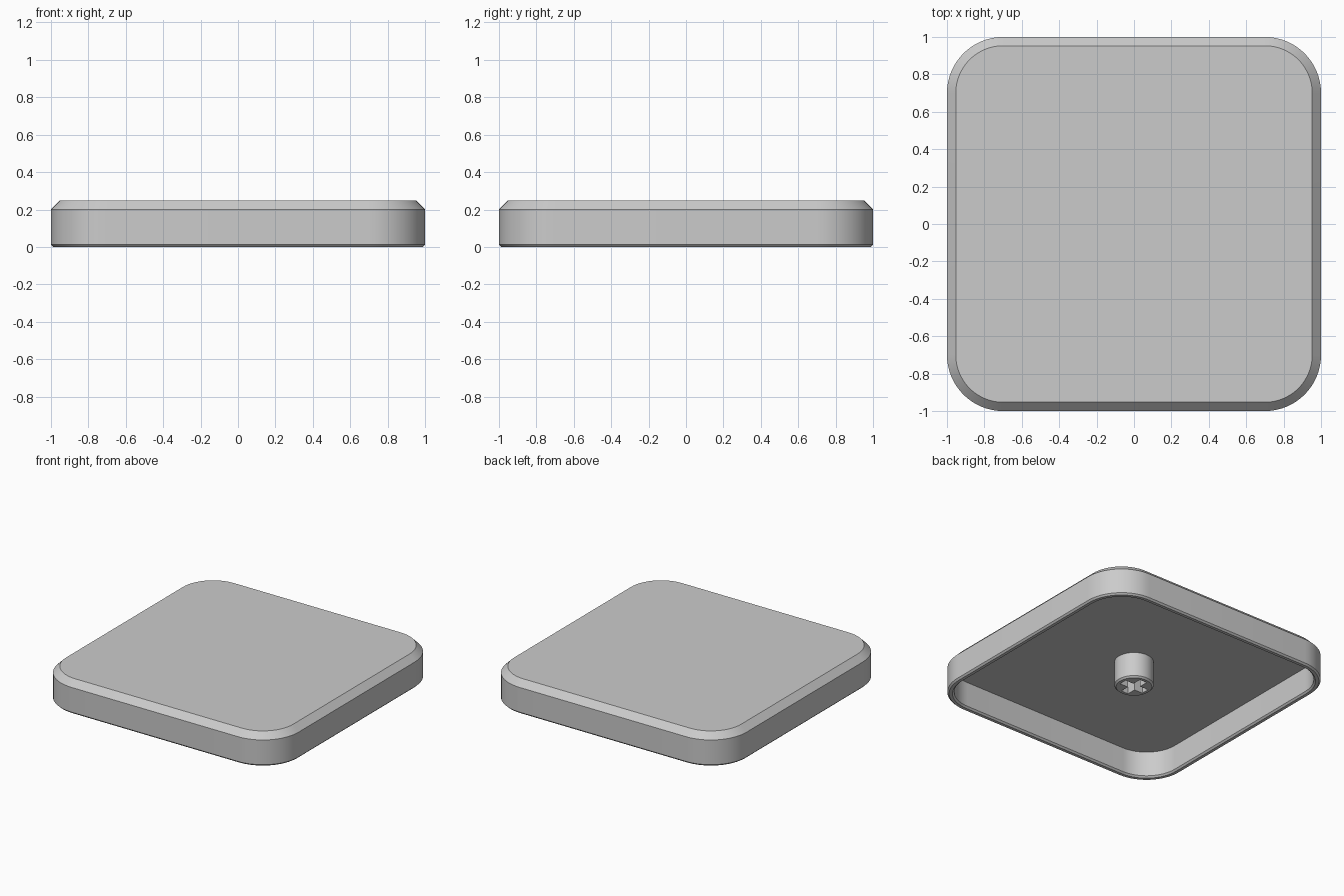
import bpy, bmesh, math

old = bpy.data.objects.get("Cube")
if old:
    bpy.data.objects.remove(old, do_unlink=True)

CORNER = 0.7     # centre of the corner arcs
BEVEL = 0.012    # small edge bevel
CEILING = 0.2    # underside of the top plate

grey = bpy.data.materials.new("light grey")
grey.use_nodes = True
grey.diffuse_color = (0.6, 0.6, 0.6, 1)
grey.node_tree.nodes["Principled BSDF"].inputs["Base Color"].default_value = grey.diffuse_color


def outline(half, z, corner, steps):
    """Rounded square (or a circle when corner is 0) with its arcs centred on corner."""
    points = []
    for quarter in range(4):
        middle = math.radians(45 + 90 * quarter)
        cx = math.copysign(corner, math.cos(middle))
        cy = math.copysign(corner, math.sin(middle))
        count = steps + 1 if corner else steps
        for i in range(count):
            a = math.pi / 2 * (quarter + i / steps)
            r = half - corner
            points.append((cx + r * math.cos(a), cy + r * math.sin(a), z))
    return points


def loft(name, profile, corner, steps):
    """Skin a (half width, height) profile and close both ends."""
    bm = bmesh.new()
    rings = [[bm.verts.new(p) for p in outline(h, z, corner, steps)] for h, z in profile]
    n = len(rings[0])
    for a, b in zip(rings, rings[1:]):
        for i in range(n):
            j = (i + 1) % n
            bm.faces.new((a[i], a[j], b[j], b[i]))
    bm.faces.new(rings[0])
    bm.faces.new(rings[-1])
    bmesh.ops.recalc_face_normals(bm, faces=bm.faces)
    return finish(name, bm)


def finish(name, bm):
    mesh = bpy.data.meshes.new(name)
    bm.to_mesh(mesh)
    bm.free()
    mesh.materials.append(grey)
    obj = bpy.data.objects.new(name, mesh)
    bpy.context.collection.objects.link(obj)
    return obj


def smooth(obj):
    bpy.ops.object.select_all(action="DESELECT")
    obj.select_set(True)
    bpy.context.view_layer.objects.active = obj
    bpy.ops.object.shade_smooth_by_angle(angle=math.radians(30))


# Hollow cap: top plate, bevelled shoulder, wall, rim, inner wall, ceiling
inner = 0.953
cap = loft("cap_shell", [
    (inner, 0.247),
    (1, CEILING),
    (1, BEVEL),
    (1 - BEVEL, 0),
    (inner + BEVEL, 0),
    (inner, BEVEL),
    (inner, CEILING),
], CORNER, 16)
smooth(cap)

# Round stem under the cap
radius = 0.135
stem = loft("stem", [
    (radius - BEVEL, 0.005),
    (radius, 0.005 + BEVEL),
    (radius, CEILING + 0.01),
], 0, 16)

# Cross-shaped socket cut into the stem
arm, half_width = 0.1, 0.03
bm = bmesh.new()
corners = []
for k in range(4):
    c, s = round(math.cos(k * math.pi / 2)), round(math.sin(k * math.pi / 2))
    for x, y in ((arm, -half_width), (arm, half_width), (half_width, half_width)):
        corners.append(bm.verts.new((c * x - s * y, s * x + c * y, -0.05)))
base = bm.faces.new(corners)
top = bmesh.ops.extrude_face_region(bm, geom=[base])["geom"]
moved = [v for v in top if isinstance(v, bmesh.types.BMVert)]
bmesh.ops.translate(bm, vec=(0, 0, CEILING + 0.04), verts=moved)
bmesh.ops.recalc_face_normals(bm, faces=bm.faces)
cutter = finish("socket_cutter", bm)
cutter.hide_render = True
cutter.hide_set(True)

smooth(stem)
cut = stem.modifiers.new("socket", "BOOLEAN")
cut.operation = "DIFFERENCE"
cut.solver = "EXACT"
cut.object = cutter
bpy.ops.object.modifier_apply(modifier=cut.name)
bpy.data.objects.remove(cutter, do_unlink=True)
smooth(stem)
